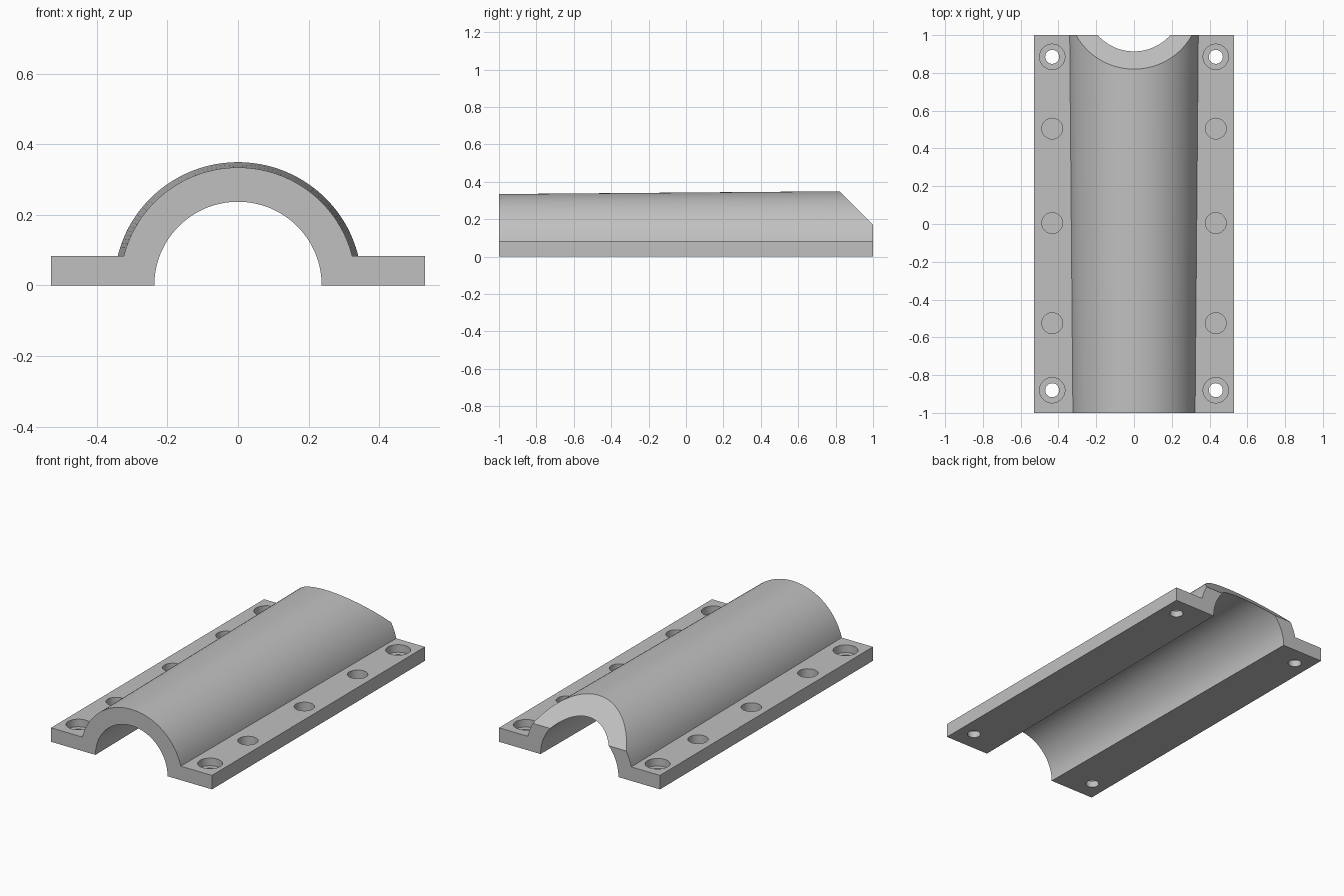
import bpy, bmesh
from math import sin, cos, asin, pi, sqrt

old = bpy.data.objects.get("Cube")
if old:
    bpy.data.objects.remove(old, do_unlink=True)

HALF_W, FLANGE_H, STEPS = 0.529, 0.083, 72

grey = bpy.data.materials.new("plain grey")
grey.use_nodes = True
colour = (0.53, 0.53, 0.53, 1)
grey.diffuse_color = colour
grey.node_tree.nodes["Principled BSDF"].inputs["Base Color"].default_value = colour


def link(name, bm):
    bmesh.ops.recalc_face_normals(bm, faces=bm.faces)
    mesh = bpy.data.meshes.new(name)
    bm.to_mesh(mesh)
    bm.free()
    mesh.materials.append(grey)
    obj = bpy.data.objects.new(name, mesh)
    bpy.context.collection.objects.link(obj)
    return obj


def arc(radius, start, end):
    angles = [start + (end - start) * i / STEPS for i in range(STEPS + 1)]
    return [(radius * cos(a), radius * sin(a)) for a in angles]


def section(inner, outer):
    """Half-pipe cross-section with a flat flange on each side."""
    a = asin(FLANGE_H / outer)
    return (arc(inner, pi, 0) + [(HALF_W, 0), (HALF_W, FLANGE_H)]
            + arc(outer, a, pi - a) + [(-HALF_W, FLANGE_H), (-HALF_W, 0)])


def loft(name, sections):
    """Solid between two matching (y, outline) sections."""
    bm = bmesh.new()
    front, back = [[bm.verts.new((x, y, z)) for x, z in pts] for y, pts in sections]
    n = len(front)
    for i in range(n):
        j = (i + 1) % n
        bm.faces.new((front[i], front[j], back[j], back[i]))
    bm.faces.new(front)
    bm.faces.new(back[::-1])
    return link(name, bm)


def cylinder(name, x, y, radius, bottom, top):
    bm = bmesh.new()
    bmesh.ops.create_cone(bm, cap_ends=True, segments=48, radius1=radius,
                          radius2=radius, depth=top - bottom)
    bmesh.ops.translate(bm, verts=bm.verts, vec=(x, y, (top + bottom) / 2))
    return link(name, bm)


# Slightly flaring half pipe with flanges
shell = loft("half_pipe_bracket", [(-1, section(0.237, 0.334)),
                                   (1, section(0.256, 0.3505))])

# Sloped cut across the back of the arch
bm = bmesh.new()
ends = [[bm.verts.new((x, y, z)) for y, z in ((0.669, 0.5), (1.1, 0.069), (1.1, 0.5))]
        for x in (-0.45, 0.45)]
bm.faces.new(ends[0])
bm.faces.new(ends[1][::-1])
for i in range(3):
    j = (i + 1) % 3
    bm.faces.new((ends[0][i], ends[0][j], ends[1][j], ends[1][i]))
cutters = [link("slope_cutter", bm)]

# Counterbored corner holes and blind holes along both flanges
for x in (-0.433, 0.433):
    for y in (-0.88, 0.885):
        cutters.append(cylinder("bolt_cutter", x, y, 0.037, -0.05, 0.2))
        cutters.append(cylinder("counterbore_cutter", x, y, 0.067, 0.038, 0.2))
    for y in (-0.525, 0.005, 0.505):
        cutters.append(cylinder("blind_hole_cutter", x, y, 0.055, 0.03, 0.2))

bpy.context.view_layer.objects.active = shell
for cutter in cutters:
    cutter.hide_render = True
    mod = shell.modifiers.new("cut", "BOOLEAN")
    mod.operation = "DIFFERENCE"
    mod.solver = "EXACT"
    mod.object = cutter
    bpy.ops.object.modifier_apply(modifier=mod.name)
for cutter in cutters:
    bpy.data.objects.remove(cutter, do_unlink=True)

bpy.ops.object.select_all(action="DESELECT")
shell.select_set(True)
bpy.ops.object.shade_smooth_by_angle(angle=pi / 6)
